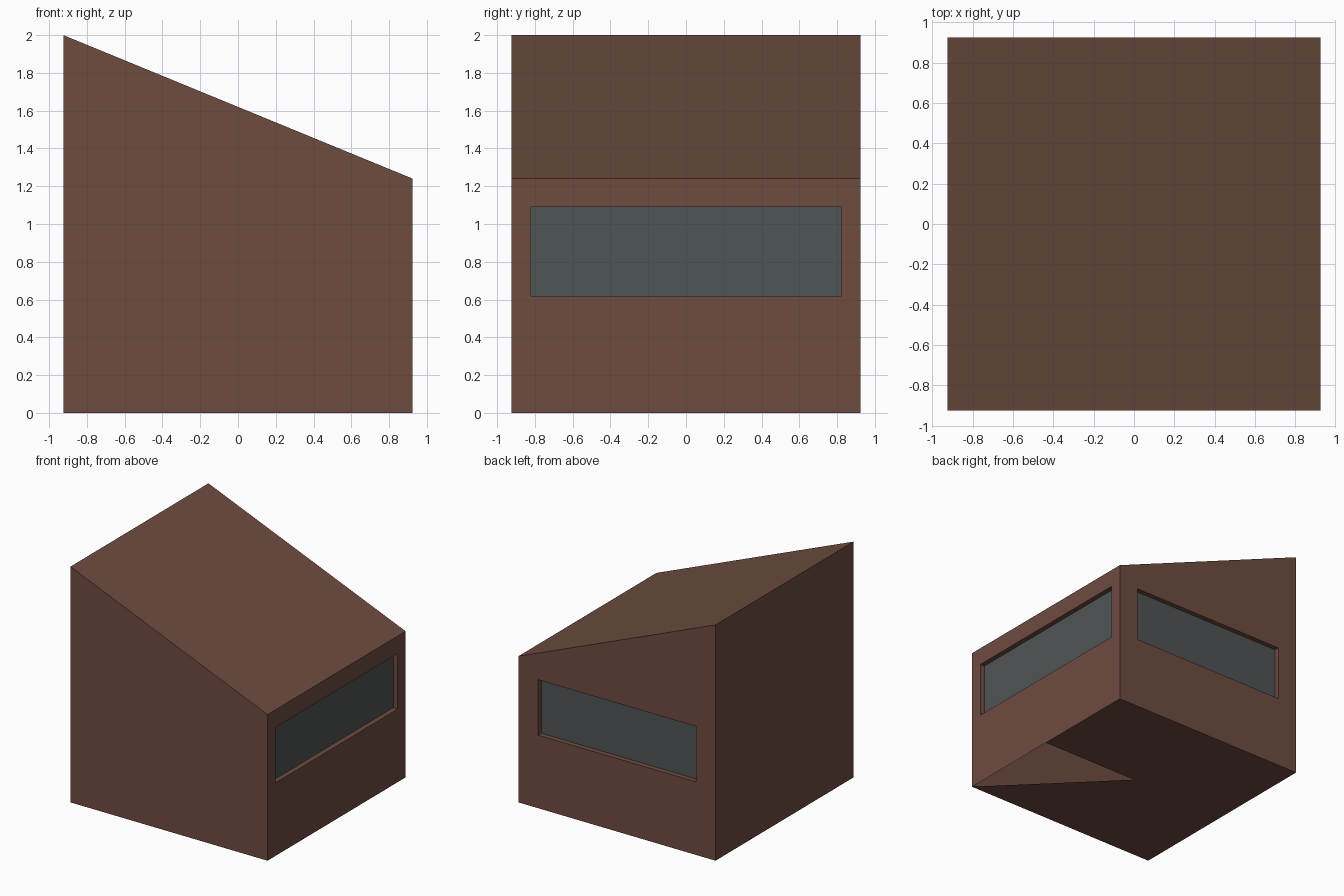
import bpy, bmesh
from mathutils import Vector

if "Cube" in bpy.data.objects:
    bpy.data.objects.remove(bpy.data.objects["Cube"])

H = 0.925            # half width of the block
HIGH, LOW = 2.0, 1.24
DEPTH = 0.042        # window recess


def material(name, rgb):
    m = bpy.data.materials.new(name)
    m.diffuse_color = (*rgb, 1)
    m.use_nodes = True
    m.node_tree.nodes["Principled BSDF"].inputs["Base Color"].default_value = m.diffuse_color
    return m


brown = material("brown_wall", (0.156, 0.072, 0.051))
glass = material("grey_glass", (0.078, 0.089, 0.089))


def make(name, polys, mat):
    bm = bmesh.new()
    for p in polys:
        bm.faces.new([bm.verts.new(v) for v in p])
    bmesh.ops.remove_doubles(bm, verts=bm.verts, dist=1e-5)
    me = bpy.data.meshes.new(name)
    bm.to_mesh(me)
    bm.free()
    me.materials.append(mat)
    ob = bpy.data.objects.new(name, me)
    bpy.context.collection.objects.link(ob)
    return ob


def window_wall(corners, hole, inward):
    """Wall around a recessed opening; both loops run anticlockwise from outside."""
    pane = [Vector(v) + Vector(inward) * DEPTH for v in hole]
    polys = []
    for i in range(4):
        j = (i + 1) % 4
        polys.append((corners[i], corners[j], hole[j], hole[i]))
        polys.append((hole[i], hole[j], pane[j], pane[i]))
    return polys, pane


Z0, Z1 = 0.62, 1.09  # window sill and head

# Plain front wall, left wall and sloped roof
shell = [
    [(-H, -H, 0), (H, -H, 0), (H, -H, LOW), (-H, -H, HIGH)],
    [(-H, H, 0), (-H, -H, 0), (-H, -H, HIGH), (-H, H, HIGH)],
    [(-H, -H, HIGH), (H, -H, LOW), (H, H, LOW), (-H, H, HIGH)],
]

# Right wall with wide window
w = 0.82
right, right_pane = window_wall(
    [(H, -H, 0), (H, H, 0), (H, H, LOW), (H, -H, LOW)],
    [(H, -w, Z0), (H, w, Z0), (H, w, Z1), (H, -w, Z1)], (-1, 0, 0))

# Back wall with slightly narrower window
w = 0.74
back, back_pane = window_wall(
    [(H, H, 0), (-H, H, 0), (-H, H, HIGH), (H, H, LOW)],
    [(w, H, Z0), (-w, H, Z0), (-w, H, Z1), (w, H, Z1)], (0, -1, 0))

# Floor: fan of eight triangles with one left open at the front right
rim = [(1, 0), (1, 1), (0, 1), (-1, 1), (-1, 0), (-1, -1), (0, -1), (1, -1)]
floor = [[(0, 0, 0), (b[0] * H, b[1] * H, 0), (a[0] * H, a[1] * H, 0)]
         for a, b in zip(rim, rim[1:])]

make("house_shell", shell + right + back, brown)
make("floor", floor, brown)
make("right_window_pane", [right_pane], glass)
make("back_window_pane", [back_pane], glass)
